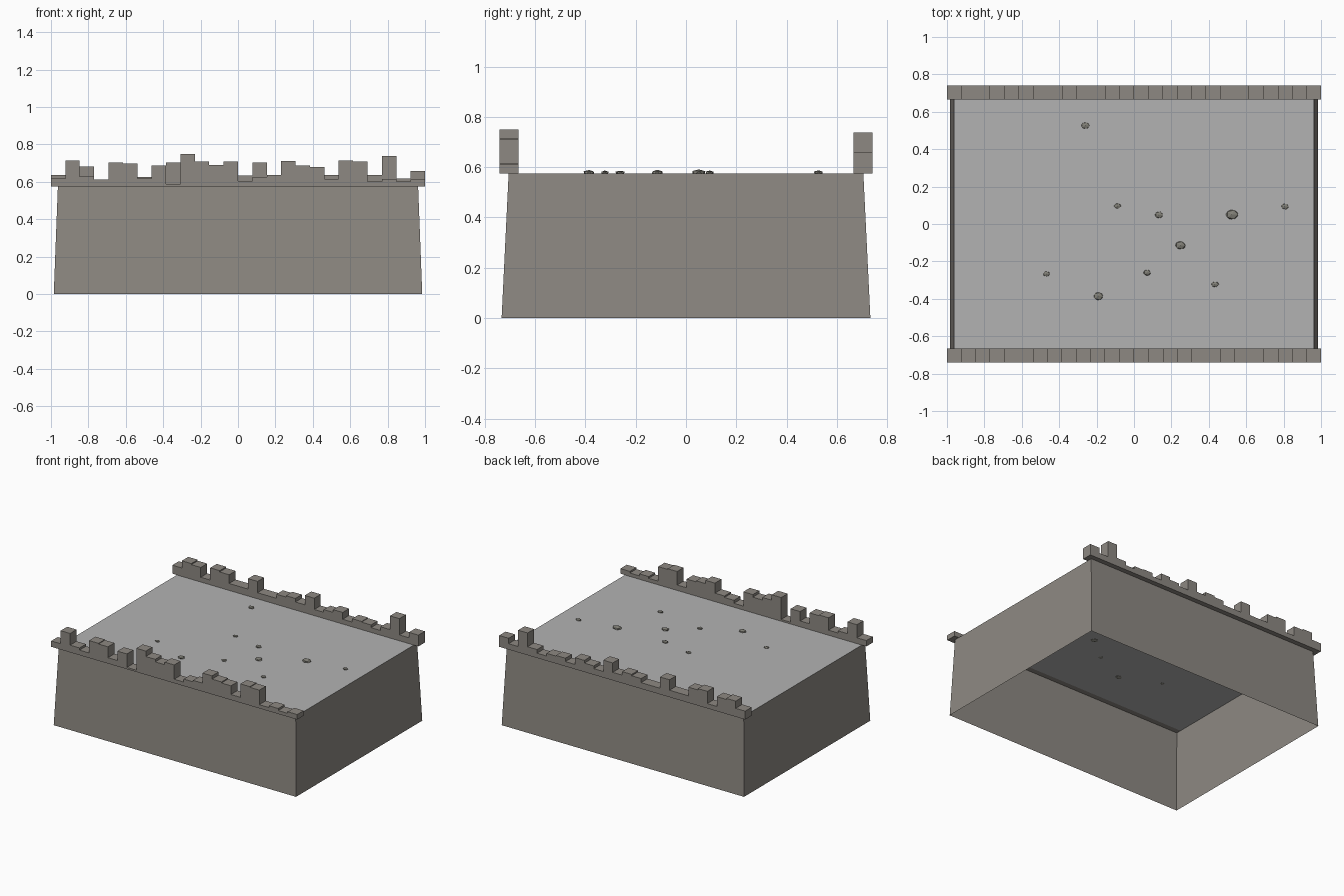
import bpy, bmesh, math, random
from mathutils import Vector

if "Cube" in bpy.data.objects:
    bpy.data.objects.remove(bpy.data.objects["Cube"])

random.seed(4)
DECK_Z = 0.575


def material(name, rgb):
    m = bpy.data.materials.new(name)
    m.diffuse_color = (*rgb, 1)
    m.use_nodes = True
    m.node_tree.nodes["Principled BSDF"].inputs["Base Color"].default_value = m.diffuse_color
    return m


wall_mat = material("warm_stone", (0.27, 0.25, 0.225))
deck_mat = material("light_concrete", (0.45, 0.45, 0.45))
rock_mat = material("rubble_stone", (0.22, 0.215, 0.185))


def finish(bm, name, mat):
    me = bpy.data.meshes.new(name)
    bm.to_mesh(me)
    bm.free()
    me.materials.append(mat)
    ob = bpy.data.objects.new(name, me)
    bpy.context.collection.objects.link(ob)
    return ob


# Tapered walls, hollow and open underneath
bm = bmesh.new()
ring = [(-1, -1), (1, -1), (1, 1), (-1, 1)]
low = [bm.verts.new((x * 0.985, y * 0.733, 0)) for x, y in ring]
top = [bm.verts.new((x * 0.963, y * 0.705, DECK_Z)) for x, y in ring]
for i in range(4):
    j = (i + 1) % 4
    bm.faces.new((low[i], low[j], top[j], top[i]))
finish(bm, "tapered_walls", wall_mat)

# Deck closing the top
bm = bmesh.new()
bm.faces.new([bm.verts.new((x * 0.963, y * 0.705, DECK_Z)) for x, y in ring])
finish(bm, "deck", deck_mat)


# Broken parapet: a stepped outline extruded across its thickness
def parapet(name, heights, y0, y1):
    step = 2 / len(heights)
    pts = [(-1, DECK_Z)]
    for i, h in enumerate(heights):
        pts += [(-1 + i * step, h), (-1 + (i + 1) * step, h)]
    pts.append((1, DECK_Z))
    bm = bmesh.new()
    face = bm.faces.new([bm.verts.new((x, y0, z)) for x, z in pts])
    ext = bmesh.ops.extrude_face_region(bm, geom=[face], use_keep_orig=True)
    moved = [g for g in ext["geom"] if isinstance(g, bmesh.types.BMVert)]
    bmesh.ops.translate(bm, verts=moved, vec=(0, y1 - y0, 0))
    bmesh.ops.remove_doubles(bm, verts=bm.verts, dist=1e-5)
    bmesh.ops.recalc_face_normals(bm, faces=bm.faces)
    finish(bm, name, wall_mat)


parapet("front_parapet",
        [.618, .714, .628, .612, .703, .698, .618, .687, .588, .749, .709, .69, .709,
         .604, .626, .637, .711, .687, .679, .615, .714, .709, .602, .615, .60, .612],
        -0.741, -0.666)
parapet("back_parapet",
        [.637, .69, .682, .61, .70, .69, .626, .626, .703, .62, .62, .65, .66,
         .634, .703, .62, .64, .66, .61, .635, .63, .61, .637, .738, .618, .658],
        0.666, 0.741)

# Flattened rubble scattered over the deck
rubble = [(-.26, .527, .025), (-.088, .096, .02), (.134, .048, .025), (.524, .051, .037),
          (.807, .094, .022), (.249, -.115, .031), (-.468, -.267, .019), (.07, -.26, .022),
          (-.19, -.385, .03), (.433, -.323, .022)]
for n, (x, y, r) in enumerate(rubble):
    bm = bmesh.new()
    bmesh.ops.create_icosphere(bm, subdivisions=1, radius=1)
    for v in bm.verts:
        v.co *= random.uniform(0.88, 1.06)
        v.co = Vector((x + v.co.x * r, y + v.co.y * r * 0.8,
                       DECK_Z + 0.003 + v.co.z * r * 0.4))
    finish(bm, f"rubble_{n + 1}", rock_mat)
